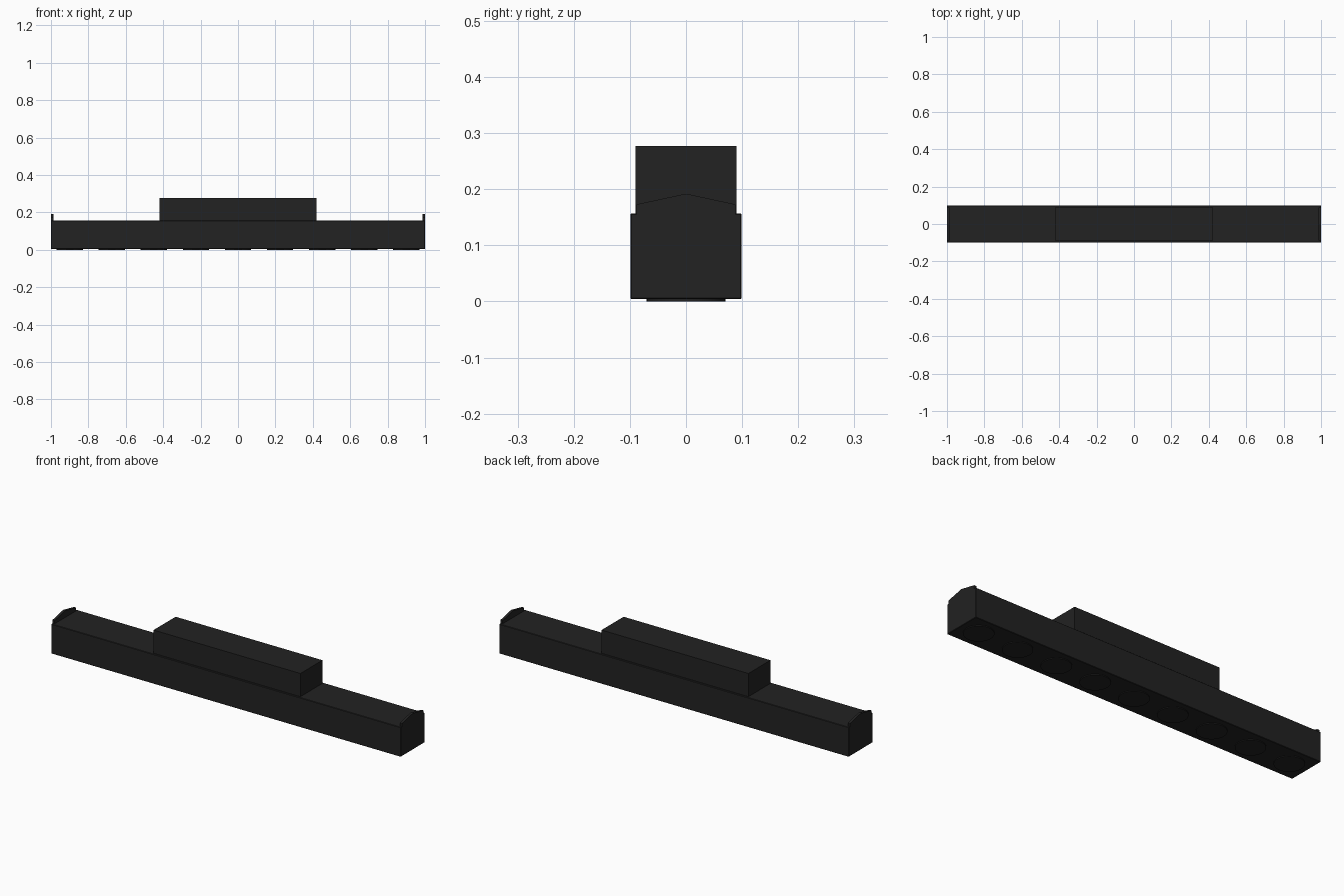
import bpy
import bmesh

cube = bpy.data.objects.get("Cube")
if cube:
    bpy.data.objects.remove(cube, do_unlink=True)

# One matte near-black colour
black = bpy.data.materials.new("matte_black")
black.use_nodes = True
colour = (0.016, 0.016, 0.016, 1)
black.diffuse_color = colour
bsdf = black.node_tree.nodes["Principled BSDF"]
bsdf.inputs["Base Color"].default_value = colour
bsdf.inputs["Roughness"].default_value = 0.7


def prism(name, outline, x0, x1):
    """Extrude a (y, z) outline along x."""
    bm = bmesh.new()
    face = bm.faces.new([bm.verts.new((x0, y, z)) for y, z in outline])
    ext = bmesh.ops.extrude_face_region(bm, geom=[face])
    verts = [v for v in ext["geom"] if isinstance(v, bmesh.types.BMVert)]
    bmesh.ops.translate(bm, verts=verts, vec=(x1 - x0, 0, 0))
    bmesh.ops.recalc_face_normals(bm, faces=bm.faces)
    mesh = bpy.data.meshes.new(name)
    bm.to_mesh(mesh)
    bm.free()
    mesh.materials.append(black)
    obj = bpy.data.objects.new(name, mesh)
    bpy.context.collection.objects.link(obj)
    return obj


def rectangle(half_width, z0, z1):
    return [(-half_width, z0), (half_width, z0), (half_width, z1), (-half_width, z1)]


# Long bar and the raised centre block
body = prism("long_bar", rectangle(0.099, 0.004, 0.157), -1, 1)
bevel = body.modifiers.new("soft_edges", "BEVEL")
bevel.width = 0.002
bevel.segments = 1
prism("centre_block", rectangle(0.09, 0.15, 0.277), -0.42, 0.42)

# Gabled lip at each end
gable = [(-0.088, 0.15), (0.088, 0.15), (0.088, 0.173), (0, 0.192), (-0.088, 0.173)]
prism("right_end_lip", gable, -1, -0.987)
prism("left_end_lip", gable, 0.987, 1)

# Row of thin round pads underneath
for i in range(9):
    bpy.ops.mesh.primitive_cylinder_add(
        vertices=32, radius=0.07, depth=0.006, location=((i - 4) * 0.225, 0, 0.003))
    pad = bpy.context.object
    pad.name = f"base_pad_{i + 1}"
    pad.data.materials.append(black)
    bpy.ops.object.shade_smooth_by_angle()
